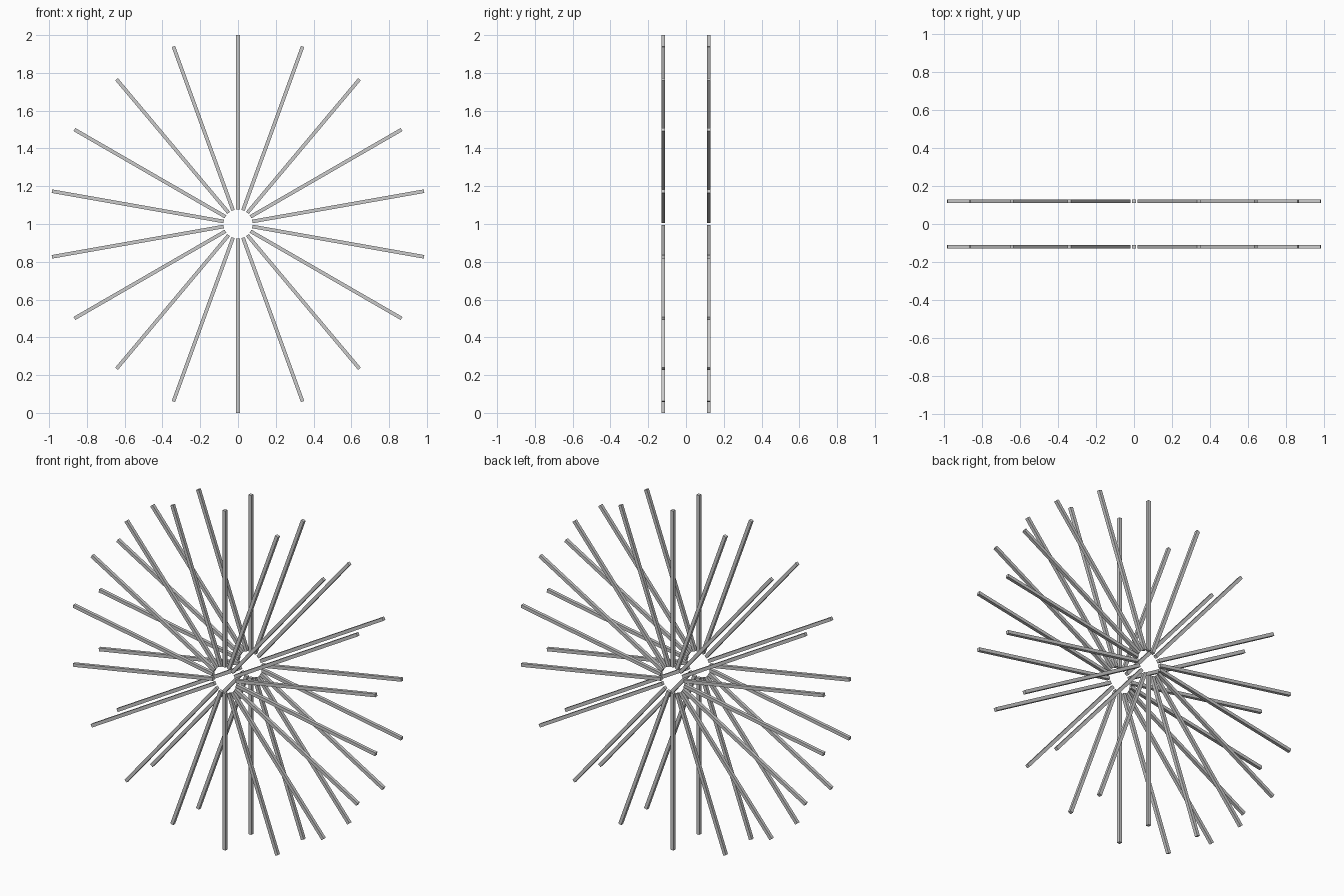
import bpy, bmesh
from math import radians
from mathutils import Matrix

if "Cube" in bpy.data.objects:
    bpy.data.objects.remove(bpy.data.objects["Cube"])

SPOKES, INNER, OUTER, WIDTH = 18, 0.077, 1.0, 0.019


def spoke_ring(name, y):
    """Ring of thin square bars radiating from an open centre."""
    bm = bmesh.new()
    for i in range(SPOKES):
        m = (Matrix.Translation((0, y, 1))
             @ Matrix.Rotation(radians(i * 360 / SPOKES), 4, 'Y')
             @ Matrix.Translation((0, 0, (INNER + OUTER) / 2))
             @ Matrix.Diagonal((WIDTH, WIDTH, OUTER - INNER, 1)))
        bmesh.ops.create_cube(bm, size=1, matrix=m)
    mesh = bpy.data.meshes.new(name)
    bm.to_mesh(mesh)
    bm.free()
    obj = bpy.data.objects.new(name, mesh)
    bpy.context.collection.objects.link(obj)


# Two parallel wheels of spokes
spoke_ring("front_spokes", -0.12)
spoke_ring("back_spokes", 0.12)
